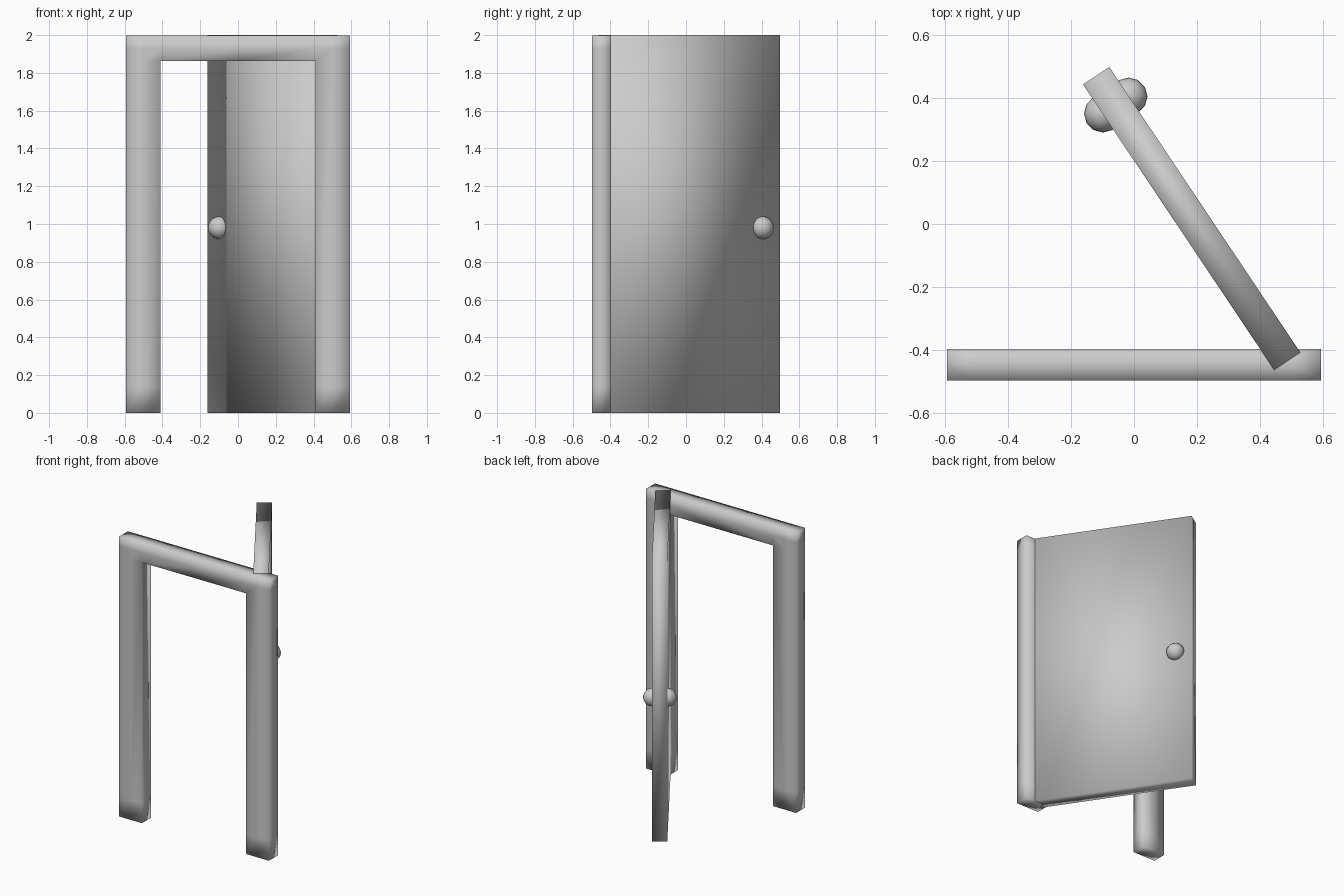
import bpy, bmesh, math
from mathutils import Matrix, Vector

if "Cube" in bpy.data.objects:
    bpy.data.objects.remove(bpy.data.objects["Cube"])


def make_object(name, bm):
    bmesh.ops.recalc_face_normals(bm, faces=bm.faces)
    for f in bm.faces:
        f.smooth = True
    mesh = bpy.data.meshes.new(name)
    bm.to_mesh(mesh)
    bm.free()
    obj = bpy.data.objects.new(name, mesh)
    bpy.context.collection.objects.link(obj)
    return obj


# door frame: inverted U of quads in the xz plane, extruded back in two steps
xs = [-0.593, -0.502, -0.411, 0.0, 0.411, 0.502, 0.593]
zs = [0.0, 0.14, 1.862, 1.931, 1.9985]
bm = bmesh.new()
for i in range(len(xs) - 1):
    for j in range(len(zs) - 1):
        if i in (2, 3) and j < 2:
            continue  # doorway opening
        corners = [(xs[i], zs[j]), (xs[i + 1], zs[j]),
                   (xs[i + 1], zs[j + 1]), (xs[i], zs[j + 1])]
        bm.faces.new([bm.verts.new((x, -0.497, z)) for x, z in corners])
bmesh.ops.remove_doubles(bm, verts=bm.verts, dist=0.0005)
region = bm.faces[:]
for step in range(2):
    ext = bmesh.ops.extrude_face_region(bm, geom=region, use_keep_orig=(step == 0))
    region = [g for g in ext["geom"] if isinstance(g, bmesh.types.BMFace)]
    moved = [g for g in ext["geom"] if isinstance(g, bmesh.types.BMVert)]
    bmesh.ops.translate(bm, verts=moved, vec=(0, 0.05, 0))
# remove any internal sheet left between the two extrusion steps
inner = [f for f in bm.faces if all(abs(v.co.y + 0.447) < 1e-4 for v in f.verts)]
bmesh.ops.delete(bm, geom=inner, context="FACES_ONLY")
make_object("door_frame", bm)

# open door panel, swung on the right post
ANGLE = math.radians(-56.2)
swing = Matrix.Translation((0.183, 0.0176, 0)) @ Matrix.Rotation(ANGLE, 4, "Z")
bm = bmesh.new()
bmesh.ops.create_cube(bm, size=1)
bmesh.ops.scale(bm, verts=bm.verts, vec=(1.09, 0.1, 2.0))
bmesh.ops.translate(bm, verts=bm.verts, vec=(0, 0, 1))
bmesh.ops.transform(bm, matrix=swing, verts=bm.verts)
make_object("door_panel", bm)

# round knobs half sunk into both door faces
for name, side in (("inner_knob", -1), ("outer_knob", 1)):
    bm = bmesh.new()
    bmesh.ops.create_uvsphere(bm, u_segments=12, v_segments=12, radius=0.06)
    centre = swing @ Vector((-0.433, side * 0.049, 0.98))
    bmesh.ops.translate(bm, verts=bm.verts, vec=centre)
    make_object(name, bm)
